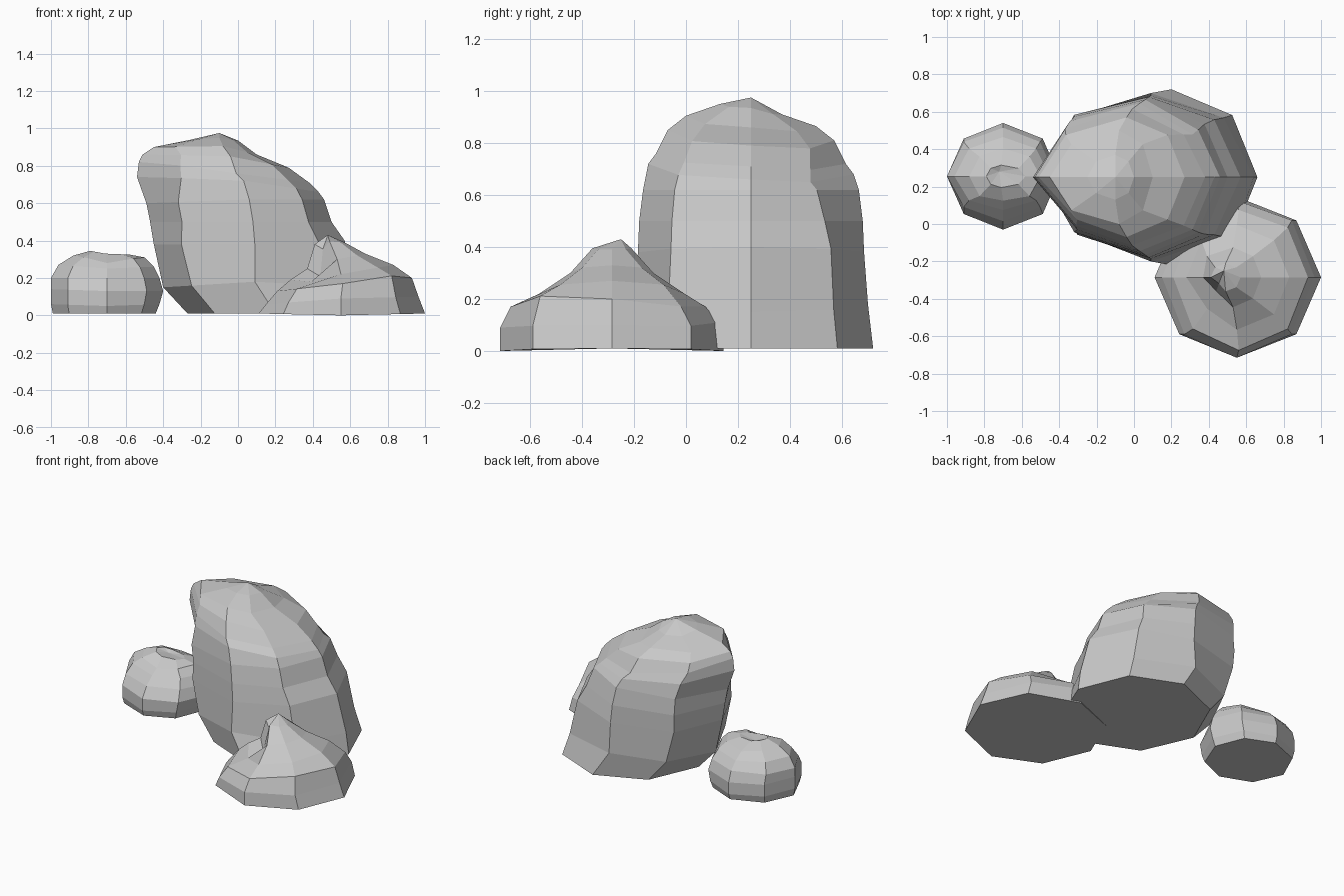
import bpy
import bmesh
from math import sin, cos, pi

cube = bpy.data.objects.get("Cube")
if cube:
    bpy.data.objects.remove(cube, do_unlink=True)

# Plain stone colour
stone = bpy.data.materials.new("grey_stone")
stone.use_nodes = True
grey = (0.58, 0.58, 0.58, 1.0)
stone.diffuse_color = grey
stone.node_tree.nodes["Principled BSDF"].inputs["Base Color"].default_value = grey

SIDES = 8
# Corner numbers, counted around from the right-hand side
BACK_RIGHT, BACK, BACK_LEFT, LEFT, FRONT_LEFT, FRONT, FRONT_RIGHT = range(1, SIDES)


def blend(a, b, t):
    return a + (b - a) * t


def make_rock(name, centre_y, rings, apex, left_corner=0.7, back_drop=0.0, dents=None):
    """Loft eight-sided rings into a boulder.

    Each ring holds left x and z, middle x and z, right x and z, half depth.
    Dents shift single corners, keyed by ring and corner.
    """
    dents = dents or {}
    bm = bmesh.new()
    loops = []
    for level, (left_x, left_z, mid_x, mid_z, right_x, right_z, depth) in enumerate(rings):
        loop = []
        for corner in range(SIDES):
            angle = 2 * pi * corner / SIDES
            across, along = cos(angle), sin(angle)
            if across >= 0:
                x = blend(mid_x, right_x, across)
                z = blend(mid_z, right_z, across)
            else:
                share = left_corner if corner in (BACK_LEFT, FRONT_LEFT) else -across
                x = blend(mid_x, left_x, share)
                z = blend(mid_z, left_z, share)
            y = centre_y + depth * along
            # The back of the crown sits a little lower
            if along > 0.1 and mid_z > 0.7:
                z -= back_drop * along
            dx, dy, dz = dents.get((level, corner), (0, 0, 0))
            loop.append(bm.verts.new((x + dx, y + dy, z + dz)))
        loops.append(loop)

    # Flat underside, walls and crown
    bm.faces.new(list(reversed(loops[0])))
    for lower, upper in zip(loops, loops[1:]):
        for i in range(SIDES):
            j = (i + 1) % SIDES
            bm.faces.new((lower[i], lower[j], upper[j], upper[i]))
    tip = bm.verts.new(apex)
    last = loops[-1]
    for i in range(SIDES):
        bm.faces.new((last[i], last[(i + 1) % SIDES], tip))

    bmesh.ops.recalc_face_normals(bm, faces=bm.faces)
    mesh = bpy.data.meshes.new(name)
    bm.to_mesh(mesh)
    bm.free()
    mesh.materials.append(stone)
    rock = bpy.data.objects.new(name, mesh)
    bpy.context.collection.objects.link(rock)
    return rock


# Tall boulder leaning to one side, pinched towards its overhang
make_rock("large_boulder", 0.25, [
    (-.27, .01, .20, .01, .66, .01, .47),
    (-.40, .15, .09, .18, .64, .15, .45),
    (-.45, .38, .09, .38, .57, .40, .435),
    (-.47, .50, .08, .50, .50, .50, .43),
    (-.49, .60, .06, .62, .46, .62, .415),
    (-.54, .74, .03, .72, .43, .66, .395),
    (-.53, .82, -.01, .76, .38, .71, .365),
    (-.51, .86, -.04, .85, .27, .79, .32),
    (-.45, .90, -.08, .905, .10, .86, .25),
    (-.25, .94, -.10, .95, .00, .935, .12),
], (-.10, .25, .975), left_corner=0.69, back_drop=0.04, dents={
    (2, BACK_LEFT): (-.03, .02, 0),
    (3, BACK_LEFT): (-.02, .03, 0),
    (4, BACK_LEFT): (0, .03, 0),
    (5, BACK_LEFT): (.02, .02, 0),
    (2, FRONT_LEFT): (-.02, 0, 0),
    (5, FRONT_LEFT): (.06, 0, 0),
    (6, FRONT_LEFT): (.06, 0, 0),
    (7, FRONT_LEFT): (.06, 0, 0),
    (3, BACK_RIGHT): (0, -.02, 0),
    (4, BACK_RIGHT): (0, -.04, 0),
    (5, BACK_RIGHT): (0, -.05, 0),
    (6, BACK_RIGHT): (0, -.03, 0),
})

# Low round boulder with a shallow pit on top and a steep front
make_rock("small_boulder", 0.255, [
    (-.99, .01, -.70, .01, -.44, .01, .27),
    (-1.0, .06, -.70, .05, -.42, .06, .285),
    (-1.0, .14, -.70, .13, -.40, .13, .285),
    (-1.0, .20, -.70, .20, -.42, .20, .26),
    (-.96, .27, -.70, .25, -.45, .26, .21),
    (-.88, .32, -.70, .29, -.50, .31, .15),
    (-.79, .345, -.71, .33, -.58, .325, .06),
], (-.72, .28, .32), dents={
    (3, FRONT_LEFT): (0, .02, 0),
    (3, FRONT): (0, .02, 0),
    (3, FRONT_RIGHT): (0, .02, 0),
    (4, FRONT_LEFT): (0, .02, 0),
    (4, FRONT): (0, .03, 0),
    (4, FRONT_RIGHT): (0, .02, 0),
    (5, FRONT): (0, .02, -.01),
})

# Sloping boulder with a hollow in its front left shoulder
make_rock("front_boulder", -0.285, [
    (.11, .01, .55, .00, 1.0, .01, .43),
    (.15, .06, .55, .09, .965, .10, .43),
    (.21, .13, .56, .17, .93, .20, .39),
    (.28, .19, .55, .22, .83, .27, .28),
    (.33, .24, .53, .30, .68, .33, .16),
    (.41, .38, .49, .395, .57, .39, .075),
], (.48, -.25, .43), dents={
    (1, BACK): (0, -.02, .02),
    (2, BACK): (0, -.03, 0),
    (2, BACK_RIGHT): (0, -.01, -.02),
    (2, FRONT_RIGHT): (0, 0, .02),
    (3, FRONT_LEFT): (.03, .03, -.02),
    (4, FRONT_LEFT): (.05, .04, -.05),
    (5, FRONT_LEFT): (.02, .02, -.03),
    (4, LEFT): (.04, 0, .01),
})
